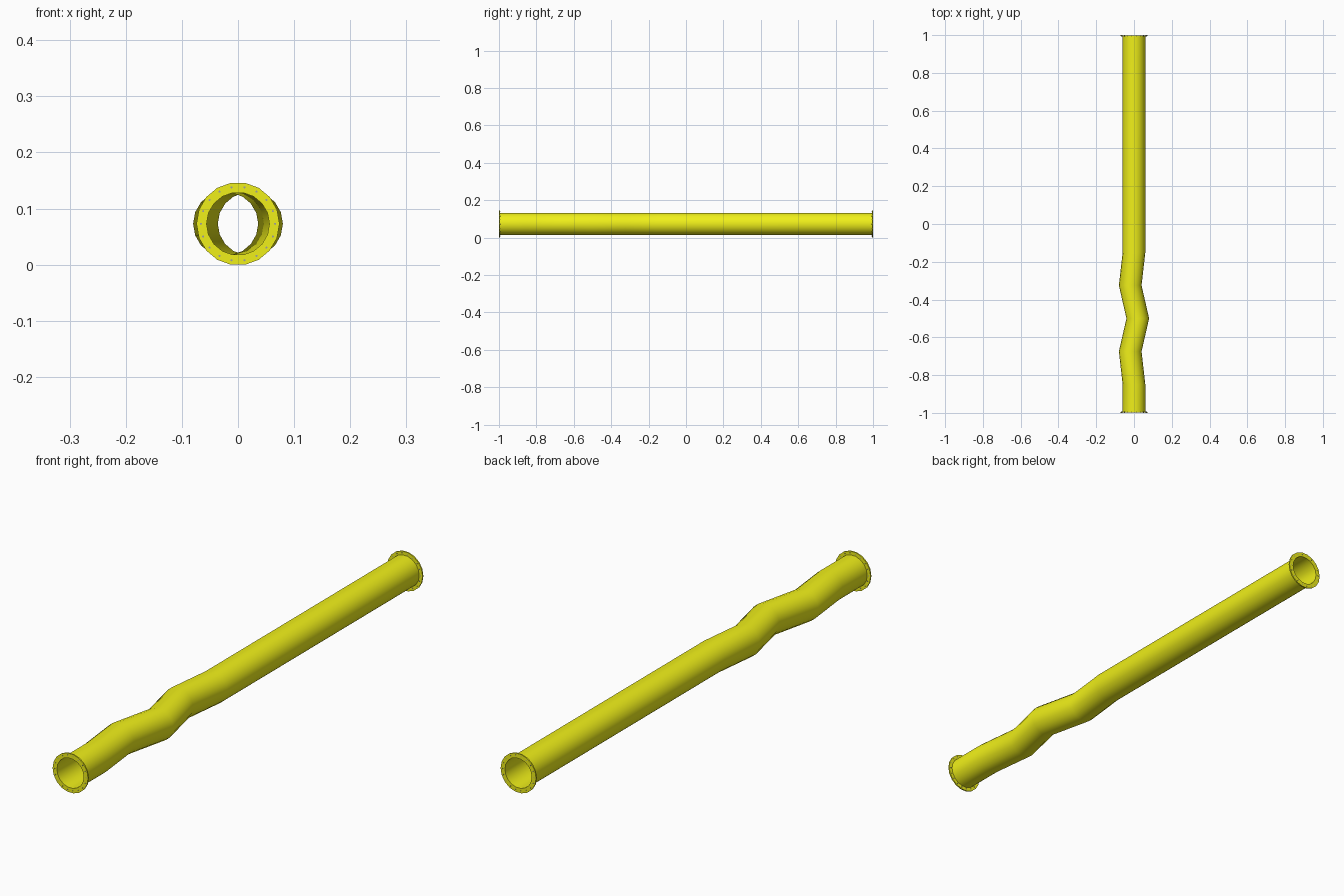
import bpy, bmesh, math
from mathutils import Matrix

if "Cube" in bpy.data.objects:
    bpy.data.objects.remove(bpy.data.objects["Cube"])

SIDES = 18
R_OUT, R_IN, R_FLANGE = 0.06, 0.056, 0.074
CZ = R_FLANGE * math.cos(math.pi / SIDES)

def material(name, color):
    m = bpy.data.materials.new(name)
    m.diffuse_color = color
    m.use_nodes = True
    m.node_tree.nodes["Principled BSDF"].inputs["Base Color"].default_value = m.diffuse_color
    return m

yellow = material("yellow_paint", (0.87, 0.87, 0.01, 1))
steel = material("bolt_steel", (0.35, 0.35, 0.35, 1))

def finish(bm, name, mat):
    bmesh.ops.recalc_face_normals(bm, faces=bm.faces)
    me = bpy.data.meshes.new(name)
    bm.to_mesh(me)
    bm.free()
    ob = bpy.data.objects.new(name, me)
    bpy.context.collection.objects.link(ob)
    me.materials.append(mat)
    bpy.context.view_layer.objects.active = ob
    ob.select_set(True)
    bpy.ops.object.shade_smooth_by_angle(angle=math.radians(35))
    ob.select_set(False)
    return ob

def tube(name, rings, mat):
    """Closed loop of rings (x offset, y, radius) joined into a hollow body."""
    bm = bmesh.new()
    loops = []
    for x, y, r in rings:
        loops.append([bm.verts.new((x + r * math.cos(a), y, CZ + r * math.sin(a)))
                      for a in (2 * math.pi * i / SIDES for i in range(SIDES))])
    for k, a in enumerate(loops):
        b = loops[(k + 1) % len(loops)]
        for i in range(SIDES):
            j = (i + 1) % SIDES
            bm.faces.new((a[i], a[j], b[j], b[i]))
    return finish(bm, name, mat)

# Pipe with a zigzag near the front end
path = [(0, -0.998), (0, -0.85), (-0.02, -0.675), (0.02, -0.5),
        (-0.02, -0.325), (0, -0.15), (0, 0.998)]
tube("pipe", [(x, y, R_OUT) for x, y in path] +
     [(x, y, R_IN) for x, y in reversed(path)], yellow)

# End flanges and their bolts
for label, s in (("front", -1), ("back", 1)):
    y0, y1 = s * 0.994, s * 0.999
    tube(label + "_flange", [(0, y0, R_FLANGE), (0, y1, R_FLANGE),
                             (0, y1, R_IN), (0, y0, R_IN)], yellow)
    bm = bmesh.new()
    for i in range(SIDES):
        a = 2 * math.pi * i / SIDES
        pos = Matrix.Translation((0.066 * math.cos(a), s * 0.9965, CZ + 0.066 * math.sin(a)))
        bmesh.ops.create_cone(bm, cap_ends=True, segments=6, radius1=0.002, radius2=0.002,
                              depth=0.007, matrix=pos @ Matrix.Rotation(math.pi / 2, 4, 'X'))
    finish(bm, label + "_bolts", steel)
